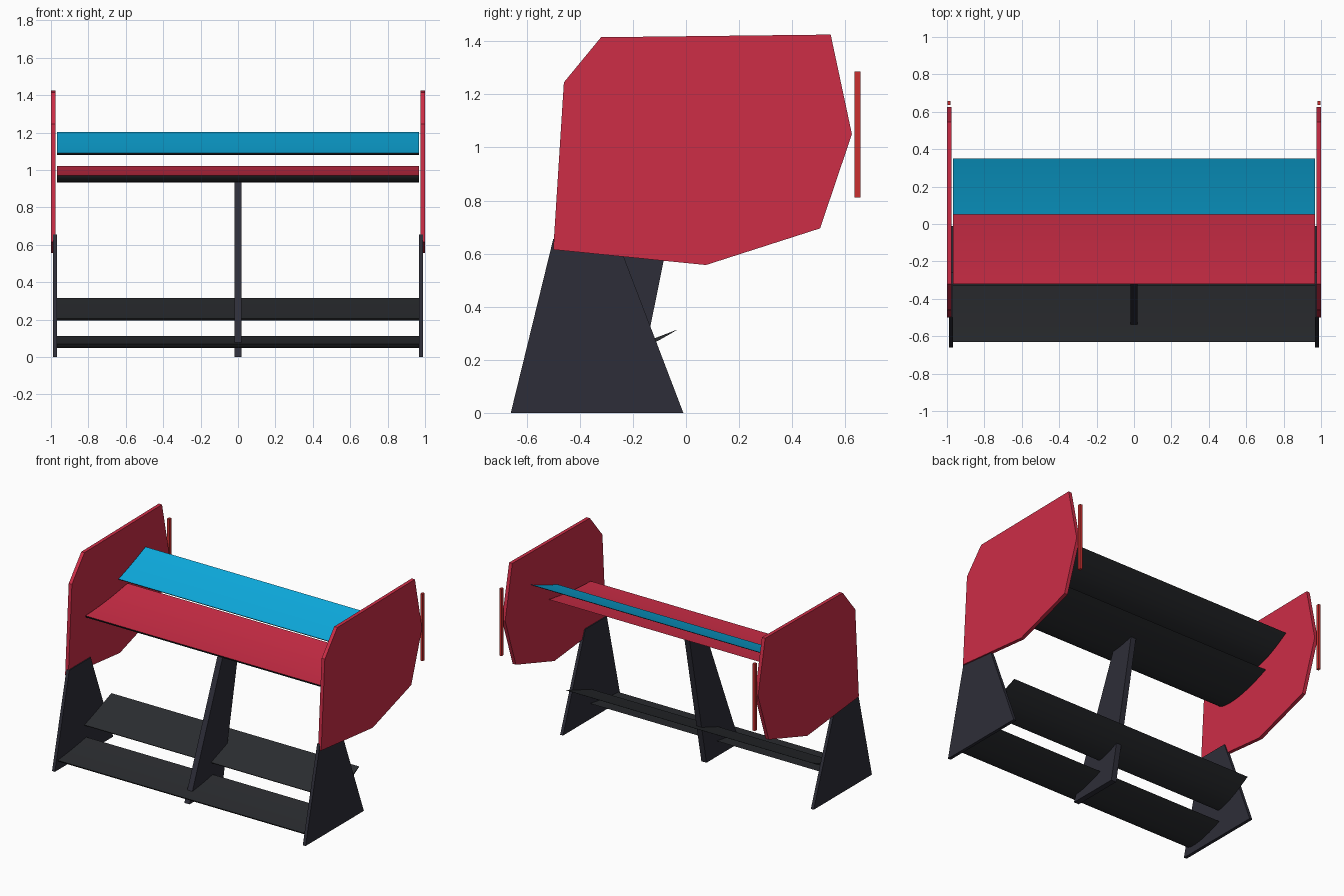
import bpy
import bmesh
import math

cube = bpy.data.objects.get("Cube")
if cube:
    bpy.data.objects.remove(cube, do_unlink=True)


def make_material(name, color):
    mat = bpy.data.materials.new(name)
    mat.use_nodes = True
    rgba = (*color, 1.0)
    mat.diffuse_color = rgba
    mat.node_tree.nodes["Principled BSDF"].inputs["Base Color"].default_value = rgba
    return mat


red = make_material("crimson paint", (0.61, 0.026, 0.062))
blue = make_material("sky blue paint", (0.004, 0.40, 0.72))
lamp_red = make_material("lamp red", (0.60, 0.03, 0.03))
carbon = make_material("carbon black", (0.024, 0.026, 0.030))
slate = make_material("dark slate", (0.027, 0.027, 0.040))


def extrude_profile(name, profile, x0, x1, mats, top_edges=0):
    """Extrude a (y, z) outline along x; the first top_edges sides use the second material."""
    bm = bmesh.new()
    rings = [[bm.verts.new((x, y, z)) for y, z in profile] for x in (x0, x1)]
    count = len(profile)
    for i in range(count):
        j = (i + 1) % count
        face = bm.faces.new((rings[0][i], rings[0][j], rings[1][j], rings[1][i]))
        face.material_index = 1 if i < top_edges else 0
    bm.faces.new(rings[0])
    bm.faces.new(rings[1])
    bmesh.ops.recalc_face_normals(bm, faces=bm.faces)
    mesh = bpy.data.meshes.new(name)
    bm.to_mesh(mesh)
    bm.free()
    for mat in mats:
        mesh.materials.append(mat)
    obj = bpy.data.objects.new(name, mesh)
    bpy.context.collection.objects.link(obj)
    return obj


def wing(name, lead, trail, depth, sag, top_mat, steps=14):
    """Cambered blade with a coloured upper skin and a carbon belly."""
    def point(u, drop):
        y = lead[0] + (trail[0] - lead[0]) * u
        z = lead[1] + (trail[1] - lead[1]) * u - sag * 4 * u * (1 - u)
        return y, z - drop * 2.6 * math.sqrt(u) * (1 - u)

    params = [(i / steps) ** 1.5 for i in range(steps + 1)]
    top = [point(u, 0) for u in params]
    belly = [point(u, depth) for u in reversed(params[1:-1])]
    obj = extrude_profile(name, top + belly, -0.968, 0.968, (carbon, top_mat), steps)
    bpy.ops.object.select_all(action="DESELECT")
    obj.select_set(True)
    bpy.context.view_layer.objects.active = obj
    bpy.ops.object.shade_smooth_by_angle(angle=math.radians(35))


# Wing blades
wing("main_plane", (-0.32, 0.972), (0.15, 1.022), 0.045, 0.009, red)
wing("upper_flap", (0.05, 1.09), (0.35, 1.203), 0.025, 0.004, blue)
wing("beam_wing", (-0.33, 0.205), (-0.03, 0.315), 0.025, 0.002, carbon)
wing("lower_wing", (-0.63, 0.07), (-0.31, 0.112), 0.030, 0.004, carbon)

# Centre pillar
extrude_profile("centre_pillar",
                [(-0.57, 0), (-0.20, 0), (-0.005, 0.965), (-0.18, 0.945)],
                -0.02, 0.02, [slate])

# Mirrored side parts
endplate = [(-0.5, 0.615), (0.075, 0.557), (0.505, 0.695), (0.625, 1.05),
            (0.545, 1.425), (-0.32, 1.415), (-0.46, 1.245)]
support = [(-0.66, 0), (-0.01, 0), (-0.26, 0.655), (-0.50, 0.655)]
lamp = [(0.635, 0.812), (0.657, 0.812), (0.657, 1.285), (0.635, 1.285)]

for side, s in (("left", 1), ("right", -1)):
    extrude_profile(side + "_endplate", endplate, s * 0.975, s, [red])
    extrude_profile(side + "_support", support, s * 0.968, s * 0.99, [slate])
    extrude_profile(side + "_lamp_strip", lamp, s * 0.98, s * 0.998, [lamp_red])
